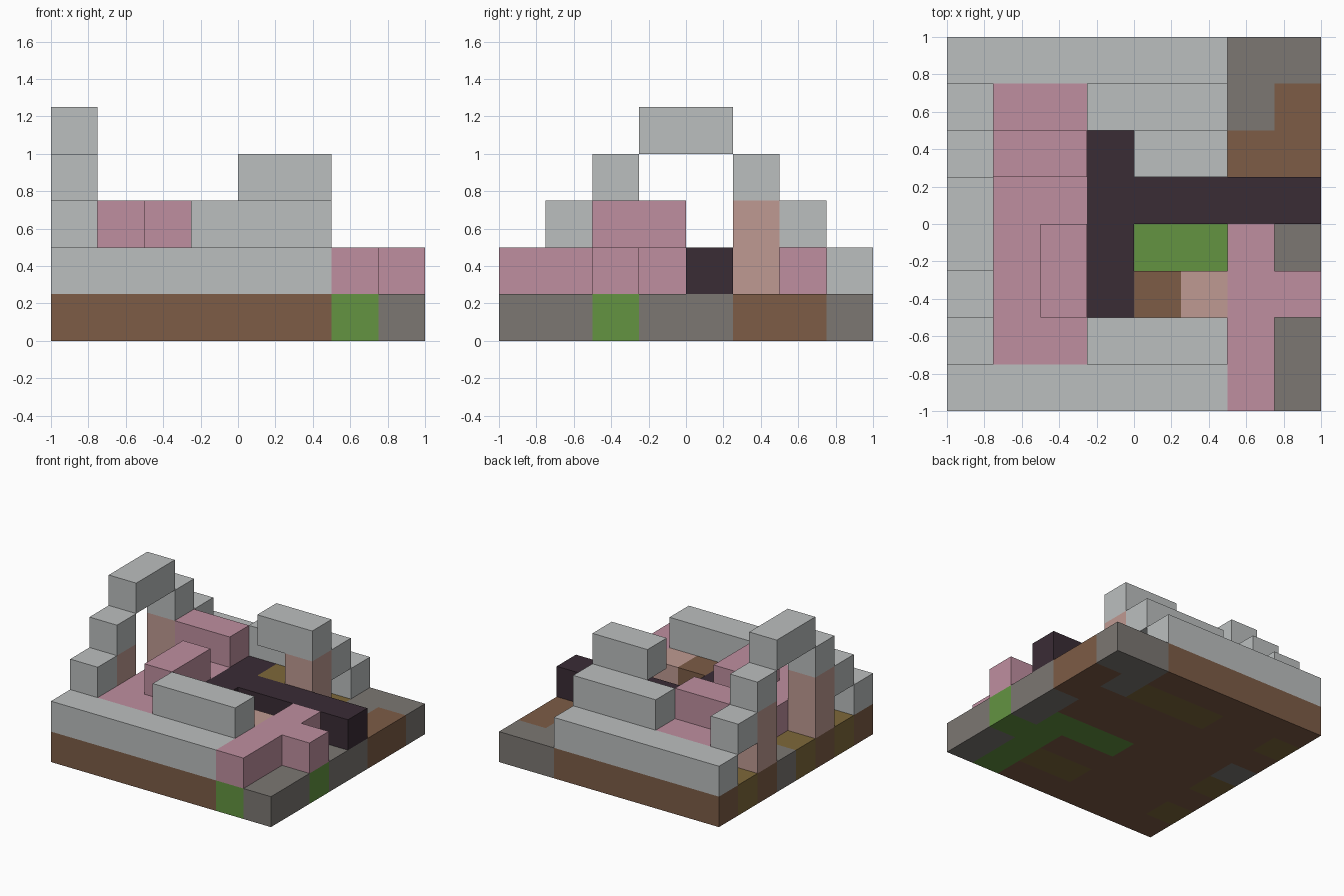
import bpy
import bmesh
from mathutils import Vector

if "Cube" in bpy.data.objects:
    bpy.data.objects.remove(bpy.data.objects["Cube"], do_unlink=True)

CELL = 0.25


def material(name, r, g, b):
    mat = bpy.data.materials.new(name)
    mat.use_nodes = True
    mat.diffuse_color = (r, g, b, 1)
    mat.node_tree.nodes["Principled BSDF"].inputs["Base Color"].default_value = (r, g, b, 1)
    return mat


stone = material("light stone", 0.50, 0.52, 0.52)
gravel = material("dark gravel", 0.20, 0.185, 0.17)
soil = material("brown soil", 0.205, 0.107, 0.061)
pink = material("pink", 0.52, 0.275, 0.35)
dark = material("dark plum", 0.042, 0.025, 0.036)
grass = material("grass green", 0.125, 0.296, 0.053)
clay = material("pale clay", 0.52, 0.323, 0.287)
straw = material("straw olive", 0.21, 0.14, 0.042)


def finish(name, bm, mats):
    bmesh.ops.recalc_face_normals(bm, faces=bm.faces)
    mesh = bpy.data.meshes.new(name)
    bm.to_mesh(mesh)
    bm.free()
    for mat in mats:
        mesh.materials.append(mat)
    obj = bpy.data.objects.new(name, mesh)
    bpy.context.collection.objects.link(obj)
    return obj


def block(name, mat, start, size):
    """Box given in grid cells, counted from the front right lower corner."""
    bm = bmesh.new()
    bmesh.ops.create_cube(bm, size=1)
    for v in bm.verts:
        cell = [s + d * (c + 0.5) for s, d, c in zip(start, size, v.co)]
        v.co = (cell[0] * CELL - 1, cell[1] * CELL - 1, cell[2] * CELL)
    return finish(name, bm, [mat])


# Ground slab, back row first: B soil, S gravel, O straw, G grass
GROUND = ["BBBBBBSS",
          "OBBOOOSB",
          "BBBBBBBB",
          "SBBBBBBS",
          "OBBBGGGS",
          "BBBBBBGG",
          "OBBBOOGS",
          "BBBBBBGS"]
bm = bmesh.new()
bmesh.ops.create_grid(bm, x_segments=8, y_segments=8, size=1)
extruded = bmesh.ops.extrude_face_region(bm, geom=bm.faces[:], use_keep_orig=True)
for v in [g for g in extruded["geom"] if isinstance(g, bmesh.types.BMVert)]:
    v.co.z += CELL
bmesh.ops.recalc_face_normals(bm, faces=bm.faces)
for face in bm.faces:
    inside = (face.calc_center_median() - face.normal * 0.1 + Vector((1, 1, 0))) / CELL
    face.material_index = "BSOG".index(GROUND[7 - int(inside.y)][int(inside.x)])
finish("ground", bm, [soil, gravel, straw, grass])

# Stepped roof: mirrored front and back rows
for side, row in (("front", lambda j: j), ("back", lambda j: 7 - j)):
    block(side + "_wall", stone, (0, row(0), 1), (6, 1, 1))
    block(side + "_roof_step", stone, (3, row(1), 2), (3, 1, 1))
    block(side + "_gable_lower_step", stone, (0, row(1), 2), (1, 1, 1))
    block(side + "_gable_upper_step", stone, (0, row(2), 3), (1, 1, 1))
    block(side + "_gable_pillar", clay, (0, row(2), 1), (1, 1, 2))
block("gable_ridge", stone, (0, 3, 4), (1, 2, 1))
block("back_roof_top", stone, (4, 5, 3), (2, 1, 1))

# Inner pillars and small blocks
block("back_inner_pillar", clay, (5, 5, 1), (1, 1, 2))
block("front_pillar_stub", clay, (5, 2, 1), (1, 1, 1))
block("front_inner_block", soil, (4, 2, 1), (1, 1, 1))
block("back_inner_block", straw, (4, 5, 1), (1, 1, 1))

# Raised floor and the blocks on it
block("raised_floor", pink, (1, 1, 1), (2, 6, 1))
block("floor_long_block", pink, (2, 2, 2), (1, 2, 1))
block("floor_cross_block", pink, (1, 5, 2), (2, 1, 1))

# Dark T-shaped path
block("path_bar", dark, (3, 2, 1), (1, 4, 1))
block("path_stem", dark, (4, 4, 1), (4, 1, 1))

# Pink hedge on the grass
block("hedge", pink, (6, 0, 1), (1, 4, 1))
block("hedge_branch", pink, (7, 2, 1), (1, 1, 1))
